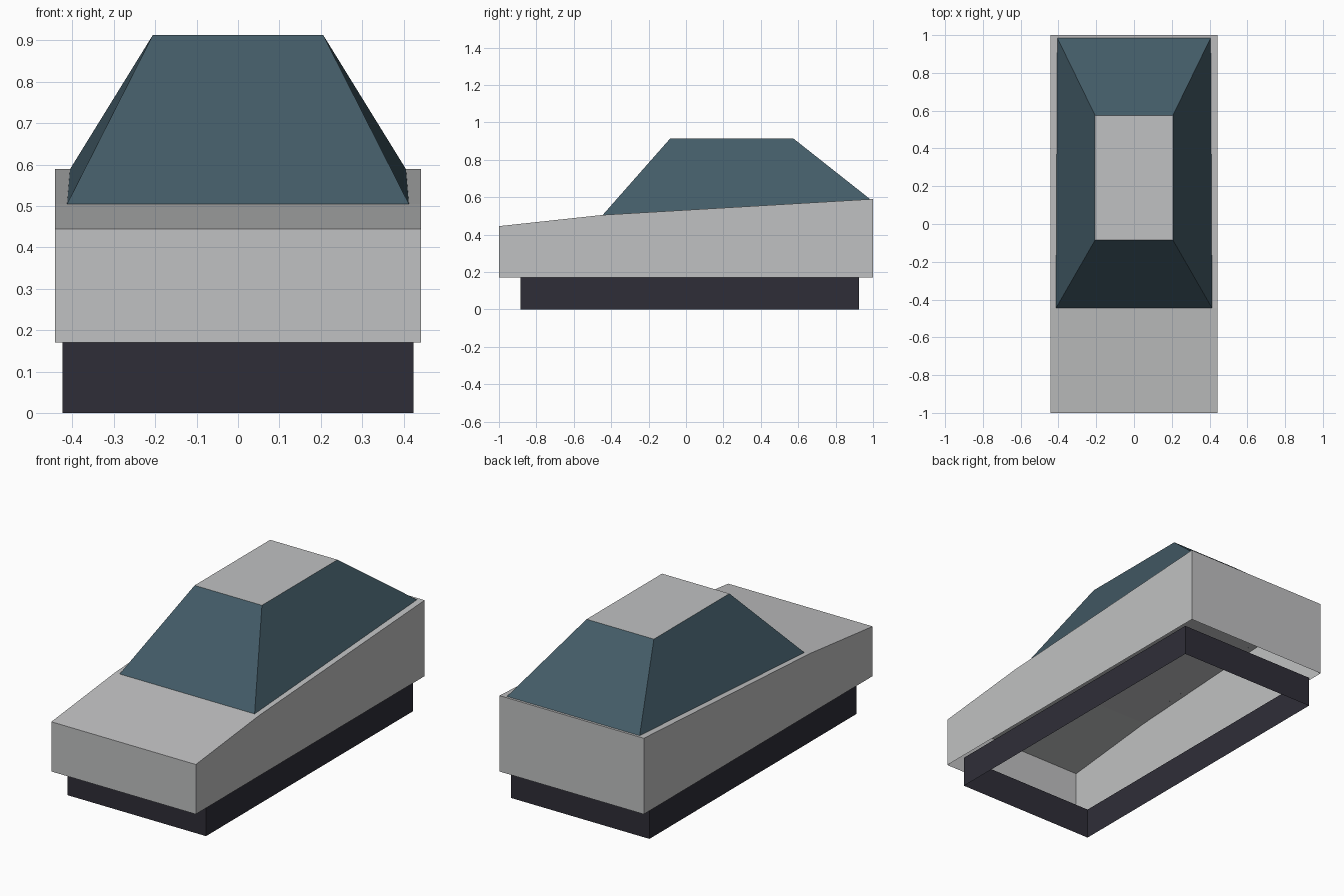
import bpy
import bmesh

cube = bpy.data.objects.get("Cube")
if cube:
    bpy.data.objects.remove(cube, do_unlink=True)


def material(name, rgb):
    m = bpy.data.materials.new(name)
    m.use_nodes = True
    m.diffuse_color = (*rgb, 1)
    m.node_tree.nodes["Principled BSDF"].inputs["Base Color"].default_value = (*rgb, 1)
    return m


silver = material("silver paint", (0.53, 0.535, 0.54))
glass = material("blue grey glass", (0.056, 0.105, 0.135))
dark = material("dark rubber", (0.028, 0.027, 0.039))


def finish(bm, name, mats):
    """Turn a bmesh into a named, flat shaded object."""
    bm.normal_update()
    mesh = bpy.data.meshes.new(name)
    bm.to_mesh(mesh)
    bm.free()
    for m in mats:
        mesh.materials.append(m)
    obj = bpy.data.objects.new(name, mesh)
    bpy.context.collection.objects.link(obj)
    return obj


def ring(bm, half_front, half_back, y0, y1, z0, z1):
    """Four corners, counter-clockwise, with front and back heights."""
    corners = [(-half_front, y0, z0), (half_front, y0, z0),
               (half_back, y1, z1), (-half_back, y1, z1)]
    return [bm.verts.new(c) for c in corners]


def walls(bm, low, high):
    n = len(low)
    for i in range(n):
        j = (i + 1) % n
        bm.faces.new((low[i], low[j], high[j], high[i]))


# Lower body: wedge side profile swept across the width, open underneath
bm = bmesh.new()
profile = [(-1, 0.17), (-1, 0.445), (-0.445, 0.505), (1, 0.59), (1, 0.17)]
right, left = ([bm.verts.new((x, y, z)) for y, z in profile]
               for x in (-0.442, 0.442))
bm.faces.new(right)
bm.faces.new(left)
for i in range(len(profile) - 1):
    bm.faces.new((right[i], right[i + 1], left[i + 1], left[i]))
bmesh.ops.recalc_face_normals(bm, faces=bm.faces)
finish(bm, "lower_body", [silver])

# Cabin: tapered glass walls with a painted roof
bm = bmesh.new()
base = ring(bm, 0.413, 0.406, -0.445, 0.985, 0.505, 0.589)
top = ring(bm, 0.206, 0.206, -0.085, 0.575, 0.913, 0.913)
walls(bm, base, top)
roof = bm.faces.new(top)
roof.material_index = 1
finish(bm, "cabin", [glass, silver])

# Skirt: open band under the body
bm = bmesh.new()
walls(bm, ring(bm, 0.424, 0.424, -0.885, 0.925, 0, 0),
      ring(bm, 0.424, 0.424, -0.885, 0.925, 0.17, 0.17))
finish(bm, "skirt", [dark])
